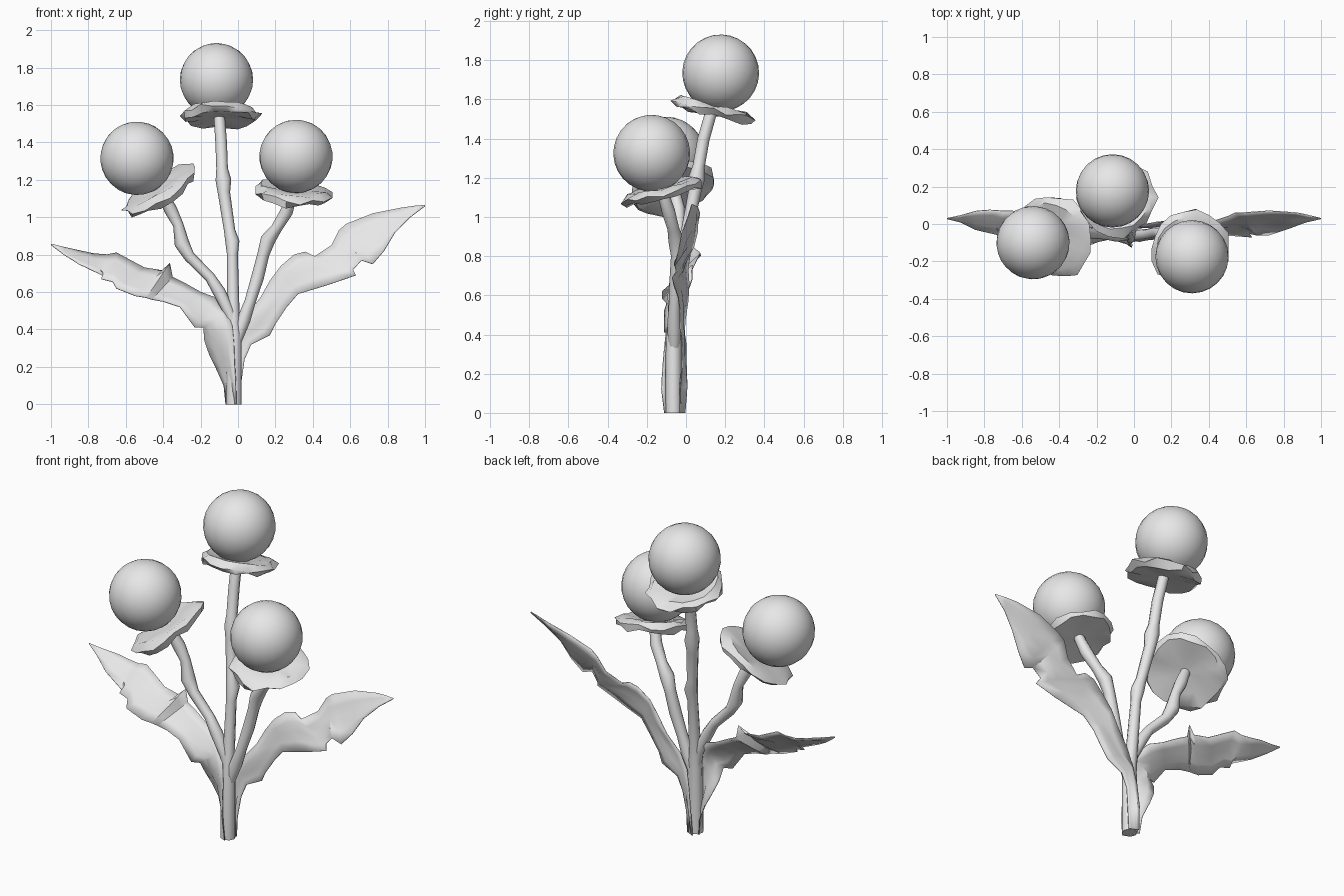
import bpy, bmesh, math, random
from mathutils import Vector

random.seed(11)
default_cube = bpy.data.objects.get("Cube")
if default_cube:
    bpy.data.objects.remove(default_cube, do_unlink=True)

UP = Vector((0, 0, 1))
grey = bpy.data.materials.new("light_grey")
grey.use_nodes = True
grey.diffuse_color = (0.8, 0.8, 0.8, 1)
grey.node_tree.nodes["Principled BSDF"].inputs["Base Color"].default_value = grey.diffuse_color


def finish(name, bm, sharp_angle):
    """Turn a bmesh into a shaded, coloured object."""
    mesh = bpy.data.meshes.new(name)
    bm.to_mesh(mesh)
    bm.free()
    mesh.materials.append(grey)
    mesh.shade_smooth()
    mesh.set_sharp_from_angle(angle=math.radians(sharp_angle))
    obj = bpy.data.objects.new(name, mesh)
    bpy.context.collection.objects.link(obj)
    return obj


def loft(name, rows, closed, sharp_angle):
    """Skin a list of point rows; closed rows become capped rings."""
    bm = bmesh.new()
    grid = [[bm.verts.new(point) for point in row] for row in rows]
    count = len(rows[0])
    for low, high in zip(grid, grid[1:]):
        for i in range(count if closed else count - 1):
            j = (i + 1) % count
            bm.faces.new((low[i], low[j], high[j], high[i]))
    if closed:
        bm.faces.new(list(reversed(grid[0])))
        bm.faces.new(grid[-1])
    bmesh.ops.recalc_face_normals(bm, faces=bm.faces)
    return finish(name, bm, sharp_angle)


def ring(centre, axis, radius, sides):
    turn = UP.rotation_difference(axis)
    angles = [math.tau * i / sides for i in range(sides)]
    return [centre + turn @ Vector((math.cos(a) * radius, math.sin(a) * radius, 0)) for a in angles]


def stem(name, path):
    """Knobbly tube through (x, y, z, radius) points."""
    points = [Vector(p[:3]) for p in path]
    rows = []
    for i, point in enumerate(points):
        tangent = points[min(i + 1, len(points) - 1)] - points[max(i - 1, 0)]
        rows.append(ring(point, tangent.normalized(), path[i][3], 8))
    loft(name, rows, True, 50)


def collar(name, centre, axis, radius):
    """Ragged, shallow dish that holds a flower head."""
    sides = 18
    centre, axis = Vector(centre), Vector(axis).normalized()
    rows = []
    # radius share, height, and how strongly the ragged edge applies
    for share, height, ragged in ((0.15, 0, 0), (0.55, -0.005, 0.3), (0.93, -0.012, 1),
                                  (1.02, 0.018, 1), (0.85, 0.042, 0.6), (0.4, 0.03, 0)):
        row = ring(centre, axis, radius * share, sides)
        for i in range(sides):
            spread = 1 + random.uniform(-0.08, 0.07) * ragged
            lift = random.uniform(-0.016, 0.014) * ragged
            row[i] = centre + (row[i] - centre) * spread + axis * (height + lift)
        rows.append(row)
    loft(name, rows, True, 40)


def flower_head(name, centre, axis):
    bm = bmesh.new()
    bmesh.ops.create_uvsphere(bm, u_segments=24, v_segments=14, radius=0.196)
    turn = UP.rotation_difference(Vector(axis).normalized())
    for vert in bm.verts:
        vert.co = Vector(centre) + turn @ vert.co
    finish(name, bm, 60)


def leaf(name, stations):
    """Crumpled blade: upper edge xyz and lower edge xyz from foot to tip."""
    rows = []
    for i, station in enumerate(stations):
        upper, lower = Vector(station[:3]), Vector(station[3:])
        row = []
        for k in range(5):
            point = upper.lerp(lower, k / 4)
            if 0 < k < 4 and 0 < i < len(stations) - 2:
                point.y += random.uniform(-0.012, 0.012)
            row.append(point)
        rows.append(row)
    obj = loft(name, rows, False, 28)
    skin = obj.modifiers.new("thickness", "SOLIDIFY")
    skin.thickness = 0.005
    skin.offset = 0


# Stems: one tall centre stalk and two side branches
stem("centre_stem", [
    (-.022, -.063, 0, .042), (-.02, -.063, .38, .04), (-.025, -.05, .5, .033),
    (-.03, -.02, .8, .029), (-.03, -.005, .87, .038), (-.045, .005, .93, .03),
    (-.075, .045, 1.13, .033), (-.078, .055, 1.2, .042), (-.085, .065, 1.26, .031),
    (-.09, .09, 1.4, .031), (-.1, .13, 1.54, .03)])
stem("right_stem", [
    (-.02, -.06, .34, .03), (-.04, -.06, .48, .03), (-.1, -.06, .6, .034),
    (-.15, -.055, .68, .028), (-.26, -.045, .79, .03), (-.3, -.04, .86, .04),
    (-.32, -.035, .96, .028), (-.36, -.04, 1.04, .035), (-.41, -.06, 1.14, .028)])
stem("left_stem", [
    (-.01, -.06, .34, .03), (.03, -.06, .45, .036), (.065, -.058, .55, .03),
    (.105, -.05, .68, .034), (.135, -.045, .8, .032), (.16, -.05, .88, .04),
    (.205, -.065, .94, .03), (.26, -.09, 1.03, .034), (.29, -.12, 1.13, .028)])

# Flower heads with their collars: head centre, collar centre, axis, collar radius
for side, head, seat, axis, radius in (
        ("centre", (-.115, .177, 1.735), (-.095, .135, 1.53), (0, .26, 1), .21),
        ("right", (-.54, -.1, 1.315), (-.41, -.06, 1.135), (-.52, -.25, .83), .22),
        ("left", (.31, -.175, 1.325), (.295, -.12, 1.12), (.1, -.28, 1), .205)):
    flower_head(side + "_flower_head", head, axis)
    collar(side + "_collar", seat, axis, radius)

# Right leaf: hugs the front of the stalk, then twists outward to a point
leaf("right_leaf", [
    (-.01, -.11, 0, -.065, -.03, 0),
    (-.012, -.125, .12, -.075, -.02, .1),
    (-.018, -.12, .22, -.12, -.01, .2),
    (-.022, -.11, .33, -.155, -.02, .27),
    (-.03, -.1, .42, -.18, -.05, .34),
    (-.06, -.06, .5, -.185, -.09, .41),
    (-.12, -.02, .57, -.23, -.11, .41),
    (-.2, 0, .6, -.31, -.11, .52),
    (-.29, .02, .65, -.4, -.1, .55),
    (-.35, .03, .68, -.46, -.1, .56),
    (-.365, .03, .755, -.49, -.11, .57),
    (-.405, .02, .715, -.55, -.12, .58),
    (-.5, .03, .73, -.65, -.12, .62),
    (-.65, .07, .81, -.67, -.08, .655),
    (-.7, .07, .8, -.73, -.07, .67),
    (-.77, .075, .805, -.725, -.06, .69),
    (-.84, .07, .82, -.85, -.03, .75),
    (-.93, .045, .84, -.93, .01, .8),
    (-1, .03, .857, -1, .028, .853)])
# Left leaf: rises behind the stalk, then spreads outward to a point
leaf("left_leaf", [
    (-.04, -.005, 0, .012, -.03, 0),
    (-.035, .005, .14, .018, -.03, .12),
    (-.02, 0, .28, .035, -.02, .24),
    (0, -.01, .38, .07, -.02, .32),
    (.04, -.005, .47, .17, -.02, .37),
    (.12, .01, .57, .2, -.03, .43),
    (.17, .015, .66, .26, -.03, .52),
    (.23, .01, .74, .32, -.04, .59),
    (.3, .02, .8, .42, -.05, .62),
    (.36, .02, .815, .5, -.06, .645),
    (.41, .01, .79, .63, -.07, .69),
    (.5, .04, .85, .615, -.05, .72),
    (.54, .06, .93, .66, -.06, .77),
    (.58, .06, .965, .72, -.06, .75),
    (.72, .07, 1.02, .78, -.04, .82),
    (.87, .06, 1.05, .84, -.02, .92),
    (.94, .045, 1.06, .92, .01, 1),
    (1, .03, 1.065, 1, .028, 1.06)])
